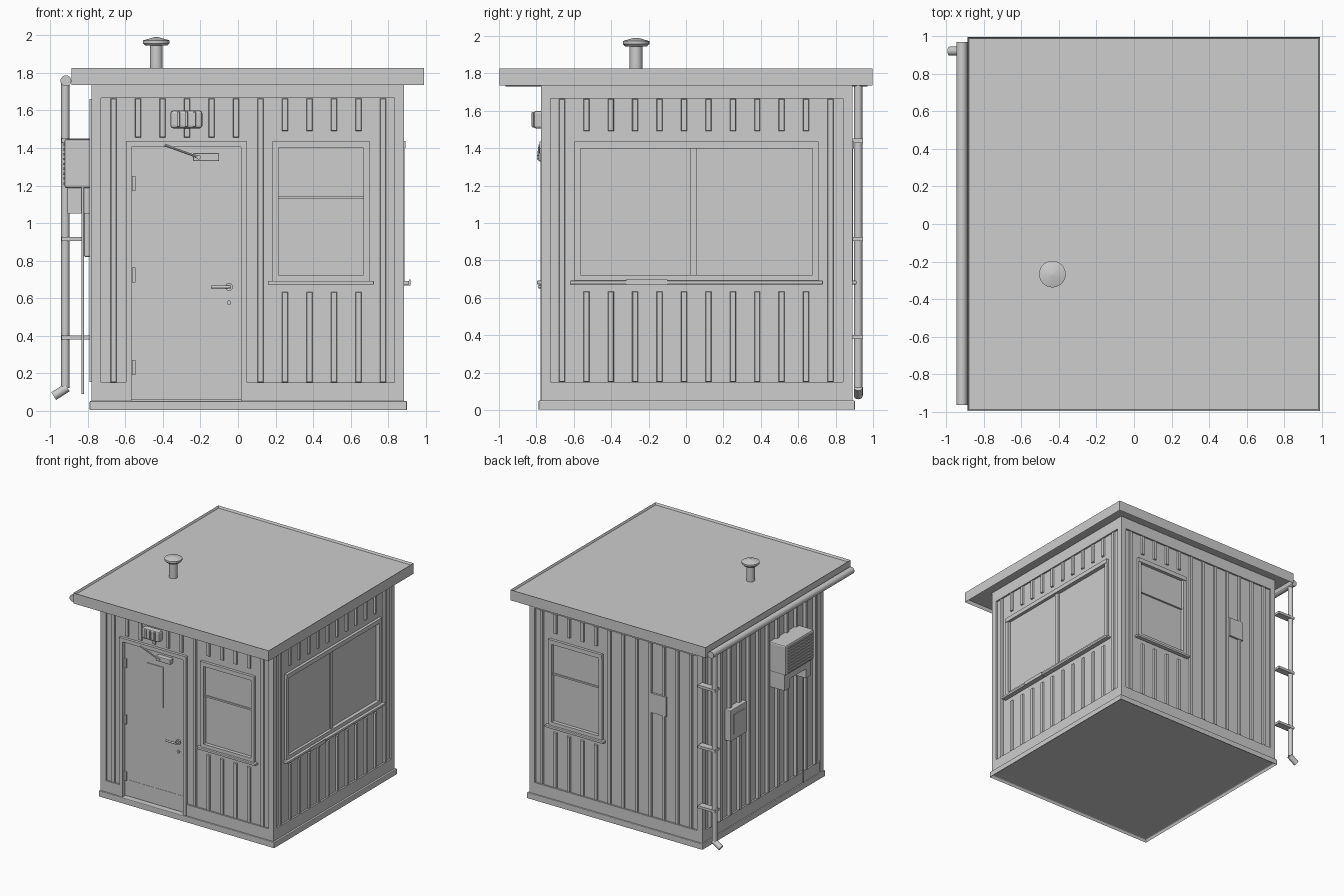
import bpy, bmesh, math
from mathutils import Vector, Matrix

if "Cube" in bpy.data.objects:
    bpy.data.objects.remove(bpy.data.objects["Cube"])

grey = bpy.data.materials.new("light grey paint")
grey.diffuse_color = (0.61, 0.61, 0.61, 1)
grey.use_nodes = True
grey.node_tree.nodes["Principled BSDF"].inputs["Base Color"].default_value = grey.diffuse_color


def finish(name, bm, bevel=0.0, smooth=False):
    bmesh.ops.recalc_face_normals(bm, faces=bm.faces)
    me = bpy.data.meshes.new(name)
    bm.to_mesh(me)
    bm.free()
    ob = bpy.data.objects.new(name, me)
    bpy.context.collection.objects.link(ob)
    me.materials.append(grey)
    if bevel:
        m = ob.modifiers.new("bevel", 'BEVEL')
        m.width, m.segments = bevel, 2
    if smooth:
        bpy.context.view_layer.objects.active = ob
        ob.select_set(True)
        bpy.ops.object.shade_smooth_by_angle(angle=math.radians(40))
        ob.select_set(False)
    return ob


# Wall frames: map (u along wall, z up, d outward from corner post face) to the world
X0, X1, Y0, Y1 = -0.78, 0.884, -0.775, 0.89
WALLS = {
    "front": lambda u, z, d: Vector((u, Y0 - d, z)),
    "back": lambda u, z, d: Vector((u, Y1 + d, z)),
    "right": lambda u, z, d: Vector((X1 + d, u, z)),
    "left": lambda u, z, d: Vector((X0 - d, u, z)),
}
SPAN = {"front": (X0, X1), "back": (X0, X1), "right": (Y0, Y1), "left": (Y0, Y1)}
PANEL, DEEP, GLASS = -0.016, -0.05, -0.028
WORLD = lambda x, y, z: Vector((x, y, z))


def add_box(bm, f, u0, u1, z0, z1, d0, d1, taper=0.0):
    vs = [bm.verts.new(f(u, z, d))
          for d, t in ((d0, 0), (d1, taper))
          for u, z in ((u0 + t, z0 + t), (u1 - t, z0 + t), (u1 - t, z1 - t), (u0 + t, z1 - t))]
    for q in ((0, 1, 2, 3), (4, 5, 6, 7), (0, 1, 5, 4), (1, 2, 6, 5), (2, 3, 7, 6), (3, 0, 4, 7)):
        bm.faces.new([vs[i] for i in q])


def wall_part(name, wall, boxes, bevel=0.0):
    bm = bmesh.new()
    for b in boxes:
        add_box(bm, WALLS[wall], *b)
    return finish(name, bm, bevel)


def rod(bm, a, b, r1, r2=None, n=16):
    a, b = Vector(a), Vector(b)
    mat = Matrix.Translation((a + b) / 2) @ (b - a).to_track_quat('Z', 'Y').to_matrix().to_4x4()
    bmesh.ops.create_cone(bm, cap_ends=True, segments=n, radius1=r1,
                          radius2=r1 if r2 is None else r2, depth=(b - a).length, matrix=mat)


def slab(name, box, rim, top, bottom, bevel=0.0):
    """Flat block with its top and bottom sunk behind a thin rim."""
    bm = bmesh.new()
    add_box(bm, WORLD, *box)
    bmesh.ops.recalc_face_normals(bm, faces=bm.faces)
    for sign, sink in ((1, top), (-1, bottom)):
        flats = [f for f in bm.faces if f.normal.z * sign > 0.9]
        if sink:
            bmesh.ops.inset_individual(bm, faces=flats, thickness=rim, depth=-sink)
    finish(name, bm, bevel)


# Main volumes
slab("base_sill", (-0.79, 0.90, -0.788, 0.903, 0.0, 0.052), 0.014, 0, 0.025, 0.006)
slab("roof", (-0.887, 0.992, -0.996, 0.997, 1.735, 1.826), 0.012, 0.018, 0.03)
bm = bmesh.new()
add_box(bm, WORLD, X0 + .05, X1 - .05, Y0 + .05, Y1 - .05, 0.04, 1.77)
finish("wall_core", bm)

# Corner posts
bm = bmesh.new()
for x0, x1 in ((X0, X0 + .05), (X1 - .05, X1)):
    for y0, y1 in ((Y0, Y0 + .05), (Y1 - .05, Y1)):
        add_box(bm, WORLD, x0, x1, y0, y1, 0.04, 1.768)
finish("corner_posts", bm)

# Openings: (from, to, bottom, top of hole, rib stop below, rib start above)
WIN = (.20, .685, .705, 1.42, .635, 1.49)
OPEN = {"front": [(-0.58, 0.03, .05, 1.42, 0, 1.455), WIN], "back": [WIN],
        "right": [(-0.58, 0.69, .705, 1.42, .635, 1.49)], "left": []}
for w, (a, b) in SPAN.items():
    # Wall skin in columns around the openings
    skin, u = [], a + .045
    for o in OPEN[w]:
        skin += [(u, o[0], .04, 1.768, DEEP, PANEL), (o[0], o[1], o[3], 1.768, DEEP, PANEL)]
        if o[2] > .06:
            skin.append((o[0], o[1], .04, o[2], DEEP, PANEL))
        u = o[1]
    skin.append((u, b - .045, .04, 1.768, DEEP, PANEL))
    wall_part(w + "_wall_skin", w, skin)
    # Top and bottom bands
    bands = [(a + .05, b - .05, 1.665, 1.766, PANEL - .01, -.001)]
    low = [(a + .05, -.595), (.045, b - .05)] if w == "front" else [(a + .05, b - .05)]
    bands += [(p, q, .05, .15, PANEL - .01, -.001) for p, q in low]
    wall_part(w + "_wall_bands", w, bands)
    # Siding ribs
    out = 0.01 if w == "left" else -0.003
    ribs = []
    for i in range(12):
        u = -0.663 + 0.1305 * i
        runs = [(.15, 1.665)]
        for o in OPEN[w]:
            if o[0] - .03 < u < o[1] + .03:
                runs = [(o[5], 1.665)] + ([(.15, o[4])] if o[4] else [])
        ribs += [(u - .017, u + .017, z0, z1, PANEL - .005, out, .004) for z0, z1 in runs]
    wall_part(w + "_siding_ribs", w, ribs)


# Windows
def window(wall, u0, u1, bars):
    f = 0.032
    wall_part(wall + "_window_frame", wall,
              [(u0, u0 + f, .69, 1.40, DEEP, .003), (u1 - f, u1, .69, 1.40, DEEP, .003),
               (u0, u1, 1.40, 1.437, DEEP, .008),
               (u0 + f, u1 - f, .69, .722, DEEP, .003)])
    wall_part(wall + "_window_bars", wall, bars)
    wall_part(wall + "_window_glass", wall, [(u0 + f, u1 - f, .72, 1.40, DEEP - .002, GLASS)])
    wall_part(wall + "_window_sill", wall,
              [(u0 - .024, u1 + .024, .672, .692, PANEL, .028 if wall == "right" else .022)], .004)


for w in ("front", "back"):
    window(w, 0.183, 0.70, [(.215, .668, 1.128, 1.142, DEEP, -.012),
                            (.215, .668, 1.142, 1.40, DEEP, -.02)])
window("right", -0.597, 0.708, [(.025, .06, .72, 1.40, DEEP, -.01),
                                (-.565, .028, .72, 1.40, DEEP, -.02)])
wall_part("service_tray", "right", [(-.32, -.10, .668, .682, 0, .035),
                                    (-.32, -.10, .682, .698, .028, .035)])

# Door with frame, hinges and fittings
wall_part("door_frame", "front", [(-.597, -.567, .05, 1.405, DEEP, .004),
                                  (.015, .047, .05, 1.405, DEEP, .004),
                                  (-.597, .047, 1.405, 1.437, DEEP, .008)])
wall_part("door", "front", [(-.567, .015, .058, 1.405, DEEP - .002, GLASS)])
wall_part("door_kick_plate", "front", [(-.545, -.005, .07, .20, GLASS - .002, GLASS + .002)])
wall_part("door_notice_plate", "front", [(-.355, -.195, .915, 1.27, GLASS - .002, GLASS + .006)])
wall_part("door_hinges", "front", [(-.566, -.546, z, z + .08, GLASS - .002, GLASS + .012)
                                   for z in (.19, .683, 1.172)])
wall_part("door_closer", "front", [(-.24, -.10, 1.33, 1.373, GLASS - .005, .014)], .006)
F = WALLS["front"]
bm = bmesh.new()
rod(bm, F(-.39, 1.415, .008), F(-.21, 1.35, .016), .006, n=8)
rod(bm, F(-.21, 1.35, 0), F(-.21, 1.35, .022), .011)
finish("door_closer_arm", bm, smooth=True)
bm = bmesh.new()
rod(bm, F(-.048, .66, -.035), F(-.048, .66, -.015), .021)
rod(bm, F(-.048, .66, -.03), F(-.048, .66, .014), .009)
rod(bm, F(-.04, .66, .01), F(-.145, .66, .01), .008)
rod(bm, F(-.048, .575, -.035), F(-.048, .575, -.018), .012)
finish("door_handle_and_lock", bm, smooth=True)

# Caged lamp over the door
wall_part("lamp_body", "front", [(-.36, -.19, 1.505, 1.60, PANEL, .04)], .014)
wall_part("lamp_cage", "front", [(u - .008, u + .008, 1.512, 1.594, PANEL, .05)
                                 for u in (-.318, -.275, -.232)], .004)

# Cover plate on the back
wall_part("back_cover_plate", "back", [(-.43, -.29, 1.06, 1.23, PANEL, .002)])

# Cooling unit with slatted side, brackets and drain hose
wall_part("cooling_unit", "left", [(-.44, -.05, 1.187, 1.447, PANEL, .145)], .012)
wall_part("cooling_unit_slats", "left", [(-.41, -.08, 1.205 + .026 * i, 1.217 + .026 * i, .13, .152)
                                         for i in range(9)])
wall_part("cooling_unit_bracket", "left", [(-.13, -.06, 1.05, 1.19, PANEL, .128),
                                           (-.42, -.35, 1.05, 1.19, PANEL, .128),
                                           (-.35, -.13, 1.13, 1.19, PANEL, .128)])
bm = bmesh.new()
rod(bm, (-.827, -.43, .09), (-.827, -.43, 1.19), .007, n=10)
finish("drain_hose", bm, smooth=True)

# Electrical box
wall_part("electrical_box", "left", [(.33, .56, .82, 1.09, PANEL, .04)], .006)
wall_part("electrical_box_door", "left", [(.37, .52, .87, 1.04, .035, .046)])

# Gutter and downpipe
bm = bmesh.new()
rod(bm, (-.917, -.965, 1.758), (-.917, .970, 1.758), .029, n=20)
finish("gutter", bm, smooth=True)
bm = bmesh.new()
rod(bm, (-.92, .921, .12), (-.92, .921, 1.755), .022)
rod(bm, (-.91, .921, .124), (-.982, .921, .078), .024)
finish("downpipe", bm, smooth=True)
bm = bmesh.new()
for z in (.39, .915, 1.44):
    add_box(bm, WORLD, -.94, -.775, .885, .946, z - .011, z + .011)
finish("downpipe_brackets", bm)

# Roof vent with shallow conical cap
bm = bmesh.new()
c = (-.435, -.267)
rod(bm, (*c, 1.79), (*c, 1.955), .034, n=24)
rod(bm, (*c, 1.945), (*c, 1.958), .058, .071, n=24)
rod(bm, (*c, 1.958), (*c, 1.973), .071, n=24)
rod(bm, (*c, 1.973), (*c, 1.99), .071, .012, n=24)
finish("roof_vent", bm, smooth=True)
